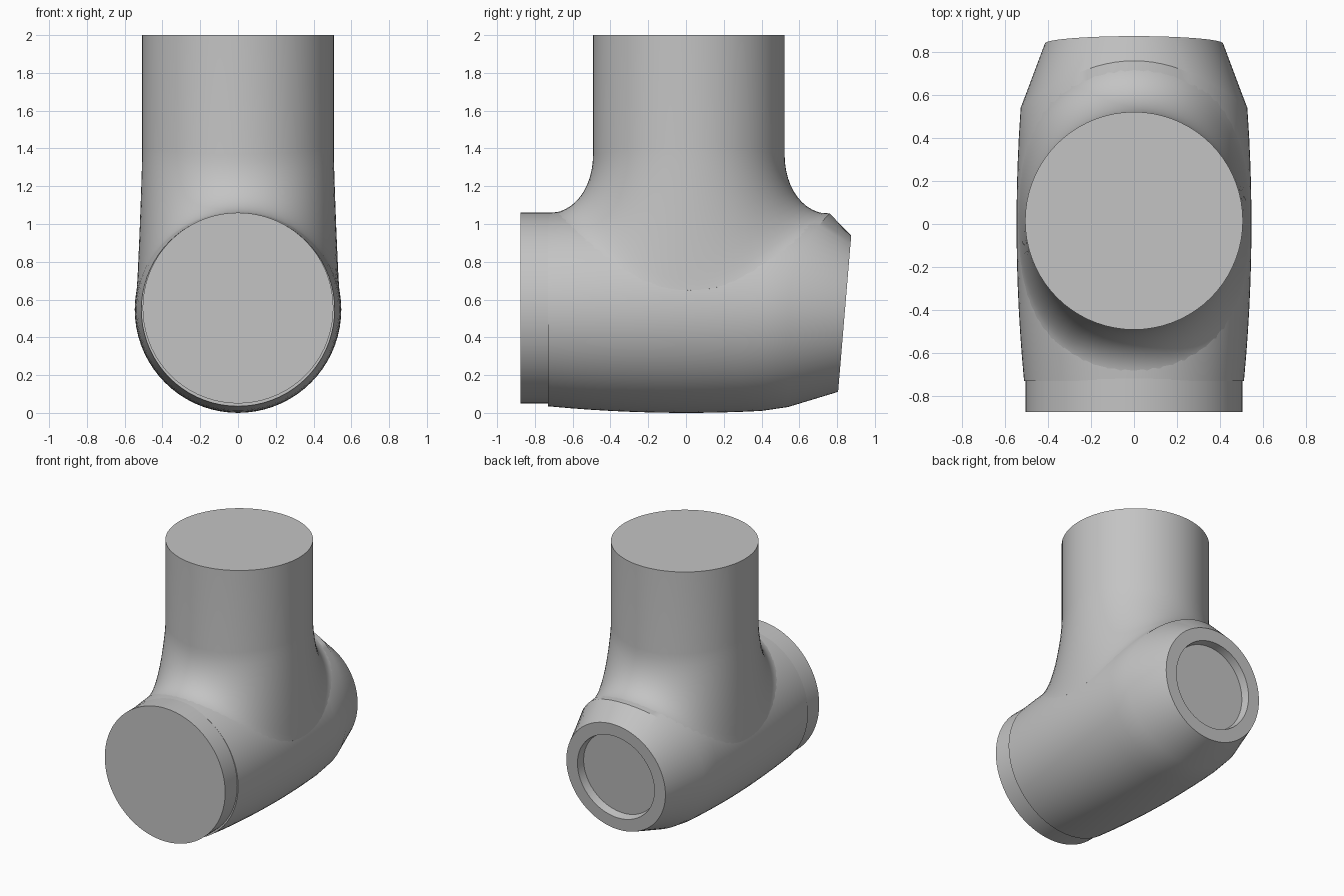
import bpy, bmesh, math
from mathutils import Vector, Matrix

cube = bpy.data.objects.get("Cube")
if cube:
    bpy.data.objects.remove(cube, do_unlink=True)

SIDES = 72
ANGLES = [2 * math.pi * i / SIDES for i in range(SIDES)]
AXIS_Z = 0.547          # height of the horizontal run's axis
BRANCH_R, BRANCH_Y = 0.507, 0.015

grey = bpy.data.materials.new("plain grey")
grey.use_nodes = True
grey.diffuse_color = (0.55, 0.55, 0.55, 1)
grey.node_tree.nodes["Principled BSDF"].inputs["Base Color"].default_value = (0.55, 0.55, 0.55, 1)


def loft(name, rings):
    """Skin a list of rings with quads and cap both ends."""
    bm = bmesh.new()
    loops = [[bm.verts.new(p) for p in ring] for ring in rings]
    for a, b in zip(loops, loops[1:]):
        for i in range(SIDES):
            j = (i + 1) % SIDES
            bm.faces.new((a[i], a[j], b[j], b[i]))
    bm.faces.new(loops[0])
    bm.faces.new(loops[-1])
    bmesh.ops.recalc_face_normals(bm, faces=bm.faces)
    mesh = bpy.data.meshes.new(name)
    bm.to_mesh(mesh)
    bm.free()
    mesh.materials.append(grey)
    obj = bpy.data.objects.new(name, mesh)
    bpy.context.collection.objects.link(obj)
    bpy.ops.object.select_all(action='DESELECT')
    obj.select_set(True)
    bpy.context.view_layer.objects.active = obj
    bpy.ops.object.shade_smooth_by_angle(angle=math.radians(32))
    return obj


def run_radius(y):
    """Slightly barrelled radius of the run."""
    return 0.547 - 0.035 * (y / 0.73) ** 2


def run_ring(y, r, z=AXIS_Z):
    return [Vector((r * math.cos(a), y, z + r * math.sin(a))) for a in ANGLES]


# Front collar: a short straight sleeve
loft("front_collar", [run_ring(-0.875, 0.505, 0.555), run_ring(-0.70, 0.505, 0.555)])

# Horizontal run: barrel, slanted taper and recessed back end
barrel = [run_ring(y, run_radius(y)) for y in [-0.73 + 0.113 * i for i in range(11)]]
crease = []
for a in ANGLES:
    y = 0.54 + 0.22 * max(0, math.sin(a)) ** 2
    r = run_radius(y) - 0.012 * max(0, -math.sin(a))
    crease.append(Vector((r * math.cos(a), y, AXIS_Z + r * math.sin(a))))

tilt = Matrix.Rotation(math.radians(-4.8), 3, 'X')


def end_ring(r, depth):
    return [tilt @ Vector((r * math.cos(a), -depth, r * math.sin(a))) + Vector((0, 0.84, 0.525))
            for a in ANGLES]


loft("horizontal_run", barrel + [crease, end_ring(0.415, 0), end_ring(0.322, 0),
                                 end_ring(0.312, 0.06)])


# Vertical branch: straight pipe flaring into the run through a fillet
def branch_point(a, r, z):
    return Vector((r * math.cos(a), BRANCH_Y + r * math.sin(a), z))


def fillet(a, steps=12):
    """Curve from the branch wall down to a tangent landing on the run."""
    s2 = math.sin(a) ** 2
    flare = 0.03 + 0.21 * s2
    end = branch_point(a, BRANCH_R + flare, 0)
    h = math.sqrt(run_radius(end.y) ** 2 - end.x ** 2)
    end.z = AXIS_Z + h - 0.002
    slope = end.x * math.cos(a) / h
    start = branch_point(a, BRANCH_R, 1.4 - 0.03 * s2)
    corner = branch_point(a, BRANCH_R, end.z + slope * flare)
    k = 0.2 + 0.38 * s2
    p1, p2 = start.lerp(corner, k), end.lerp(corner, k)
    points = []
    for i in range(steps + 1):
        t = i / steps
        u = 1 - t
        points.append(start * u**3 + p1 * (3 * u * u * t) + p2 * (3 * u * t * t) + end * t**3)
    return points


top = [branch_point(a, BRANCH_R, 2.0) for a in ANGLES]
root = [branch_point(a, 0.38, AXIS_Z) for a in ANGLES]
skirt = [list(ring) for ring in zip(*[fillet(a) for a in ANGLES])]
loft("vertical_branch", [top] + skirt + [root])
